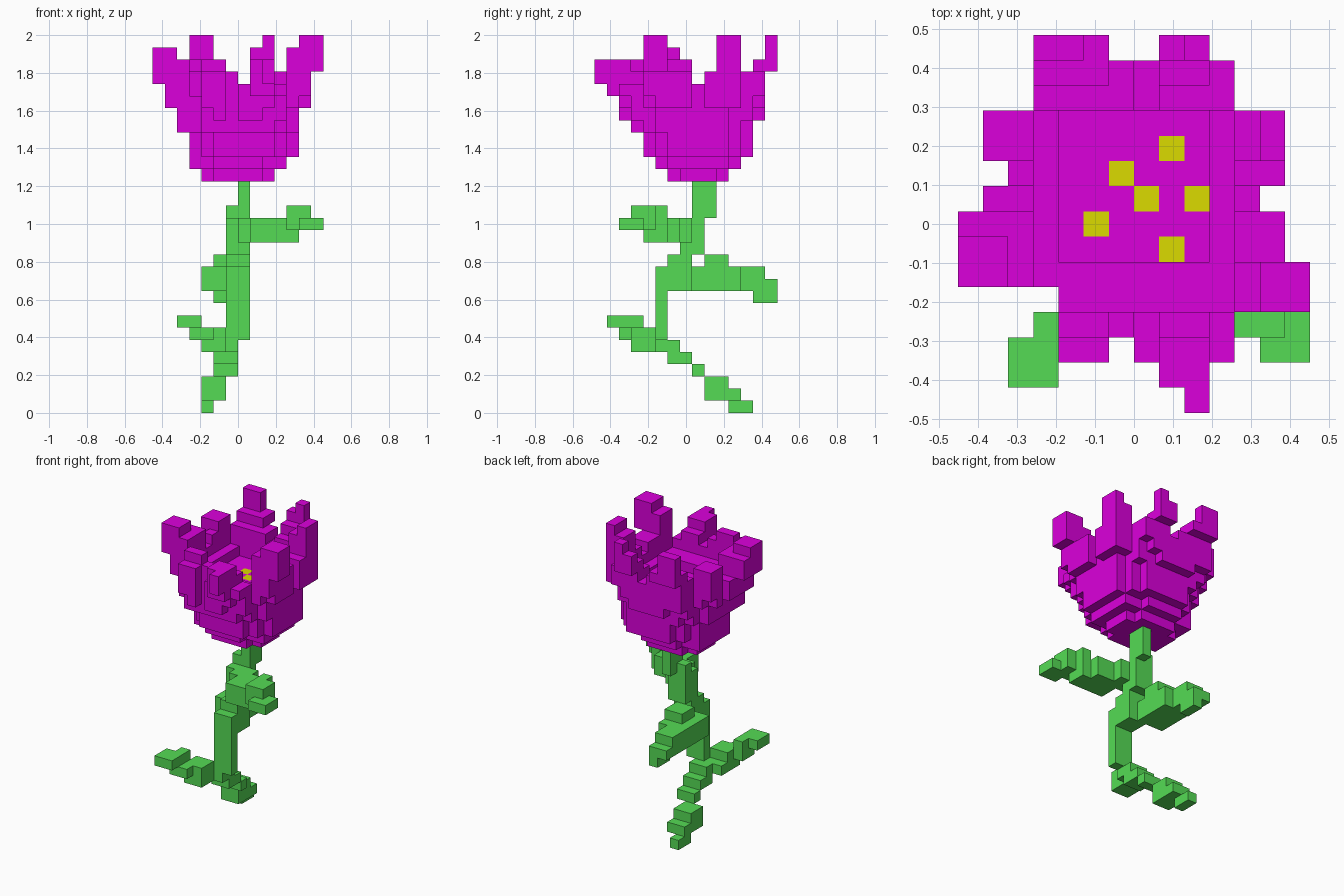
import bpy
import bmesh
from mathutils import Vector

if "Cube" in bpy.data.objects:
    bpy.data.objects.remove(bpy.data.objects["Cube"], do_unlink=True)

# Block grid: cell size and the corner of the first cell
CELL = 2 / 31
ORIGIN = Vector((-7 * CELL, -7.5 * CELL, 0))


def make_material(name, colour):
    material = bpy.data.materials.new(name)
    material.use_nodes = True
    material.diffuse_color = (*colour, 1)
    shader = material.node_tree.nodes["Principled BSDF"]
    shader.inputs["Base Color"].default_value = (*colour, 1)
    return material


def blocks(*boxes):
    """Cells filled by boxes given as inclusive (x0, x1, y0, y1, z0, z1)."""
    cells = set()
    for x0, x1, y0, y1, z0, z1 in boxes:
        cells |= {(x, y, z) for x in range(x0, x1 + 1)
                  for y in range(y0, y1 + 1) for z in range(z0, z1 + 1)}
    return cells


def oval(x0, x1, y0, y1, power=2.4):
    """Cells of a rounded oval that touches the given inclusive extents."""
    rx, ry = (x1 - x0 + 1) / 2, (y1 - y0 + 1) / 2
    cx, cy = (x0 + x1) / 2, (y0 + y1) / 2
    return {(x, y) for x in range(x0, x1 + 1) for y in range(y0, y1 + 1)
            if abs((x - cx) / rx) ** power + abs((y - cy) / ry) ** power <= 1}


def build(name, cells, hidden, material):
    """Skin a set of cells, leaving out faces that touch another cell."""
    bm = bmesh.new()
    corners = {}

    def corner(point):
        key = tuple(round(c) for c in point)
        if key not in corners:
            corners[key] = bm.verts.new(ORIGIN + Vector(key) * CELL)
        return corners[key]

    for cell in sorted(cells):
        for axis in range(3):
            for side in (0, 1):
                step = Vector((0, 0, 0))
                step[axis] = 1
                beyond = Vector(cell) + step * (2 * side - 1)
                if tuple(int(c) for c in beyond) in hidden:
                    continue
                u, v = Vector((0, 0, 0)), Vector((0, 0, 0))
                u[(axis + 1) % 3] = 1
                v[(axis + 2) % 3] = 1
                base = Vector(cell) + step * side
                loop = [base, base + u, base + u + v, base + v]
                if not side:
                    loop.reverse()
                bm.faces.new([corner(p) for p in loop])
    mesh = bpy.data.meshes.new(name)
    bm.to_mesh(mesh)
    bm.free()
    mesh.materials.append(material)
    obj = bpy.data.objects.new(name, mesh)
    bpy.context.collection.objects.link(obj)


# Outline of the open flower, row by row from front to back
rows = [(9, 9), (8, 9), (4, 10), (4, 10), (4, 13), (0, 13), (0, 12), (0, 12),
        (1, 11), (2, 12), (1, 12), (1, 12), (3, 10), (3, 10), (3, 9)]
outline = {(x, y) for y, (a, b) in enumerate(rows) for x in range(a, b + 1)}
outline -= {(6, 2), (6, 14), (7, 14)}

# Cup widening upward, solid up to the flat heart of the flower
layers = [(4, 9, 6, 10), (3, 10, 5, 11), (3, 11, 4, 12), (3, 11, 4, 12),
          (2, 11, 3, 12), (2, 11, 2, 13)]
flower = set()
for level, extents in enumerate(layers, 19):
    flower |= {(x, y, level) for x, y in oval(*extents) & outline}

# Rim around the heart, opening upward and notched between the petals
heart = {(x, y) for x in range(4, 10) for y in range(6, 12)}
mouth = {(x, y) for x in range(3, 11) for y in range(4, 12)}
inner_rim = (oval(1, 12, 2, 13, power=2.7) & outline) - heart
outer_rim = (oval(1, 12, 1, 13, power=2.7) & outline) - mouth
flower |= {(x, y, 25) for x, y in inner_rim}
flower |= {(x, y, 26) for x, y in outer_rim}
flower |= {(x, y, 27) for x, y in outer_rim
           if x != 7 and y != 8 and not (x == 10 and y < 5)}

# Petal tips at the back
flower |= blocks((3, 5, 13, 13, 25, 28), (3, 5, 14, 14, 28, 28),
                 (3, 4, 14, 14, 29, 30), (8, 9, 13, 13, 25, 28),
                 (8, 9, 14, 14, 28, 29), (9, 9, 14, 14, 30, 30),
                 (10, 10, 13, 13, 26, 27))
# Petal tips at the front
flower |= blocks((8, 9, 1, 1, 26, 28), (9, 9, 0, 0, 27, 28),
                 (8, 9, 2, 2, 25, 28), (4, 5, 2, 2, 25, 27),
                 (4, 5, 3, 3, 25, 28))
# Petal tips at the sides
flower |= blocks((11, 12, 4, 5, 26, 29), (12, 13, 4, 5, 28, 30),
                 (11, 11, 10, 11, 25, 29), (12, 12, 10, 11, 25, 30),
                 (0, 1, 5, 7, 27, 28), (0, 1, 5, 6, 29, 29),
                 (1, 2, 10, 11, 26, 28), (2, 2, 5, 7, 25, 28))

# Stamens set flush in the heart
stamens = {(x, y, 24) for x, y in
           ((8, 10), (6, 9), (7, 8), (9, 8), (5, 7), (8, 6))}
flower -= stamens

# Crooked stem with its trailing foot
stem = blocks((4, 4, 11, 12, 0, 0), (4, 5, 9, 11, 1, 1), (4, 5, 9, 10, 2, 2),
              (5, 6, 8, 8, 3, 3), (5, 6, 6, 7, 4, 4), (5, 6, 5, 6, 5, 5),
              (6, 7, 5, 5, 6, 11), (6, 7, 6, 7, 10, 12), (6, 7, 7, 8, 13, 15),
              (6, 6, 8, 8, 16, 16), (7, 7, 8, 9, 16, 18))
# Low leaf
low_leaf = blocks((4, 5, 3, 5, 5, 5), (4, 5, 3, 4, 6, 6), (3, 4, 2, 3, 6, 6),
                  (2, 3, 1, 2, 7, 7), (3, 3, 3, 3, 7, 7))
# Back leaf
back_leaf = blocks((4, 6, 8, 11, 10, 11), (5, 6, 9, 10, 12, 12),
                   (4, 5, 12, 13, 10, 11), (5, 5, 13, 14, 9, 9),
                   (4, 5, 14, 14, 10, 10))
# High leaf
high_leaf = blocks((7, 8, 6, 7, 14, 15), (8, 10, 4, 6, 14, 15),
                   (11, 11, 4, 5, 14, 15), (11, 13, 3, 3, 15, 15),
                   (12, 13, 2, 2, 15, 15), (12, 12, 4, 4, 15, 15),
                   (11, 12, 3, 4, 16, 16), (11, 11, 5, 5, 16, 16))

purple = make_material("petal purple", (0.71, 0, 0.71))
yellow = make_material("stamen yellow", (0.71, 0.71, 0))
green = make_material("leaf green", (0.09, 0.71, 0.09))

parts = [("flower", flower, purple), ("stamens", stamens, yellow),
         ("stem", stem, green), ("low_leaf", low_leaf - stem, green),
         ("back_leaf", back_leaf - stem, green),
         ("high_leaf", high_leaf - stem, green)]
everything = set().union(*(cells for _, cells, _ in parts))
for name, cells, material in parts:
    build(name, cells, everything, material)
